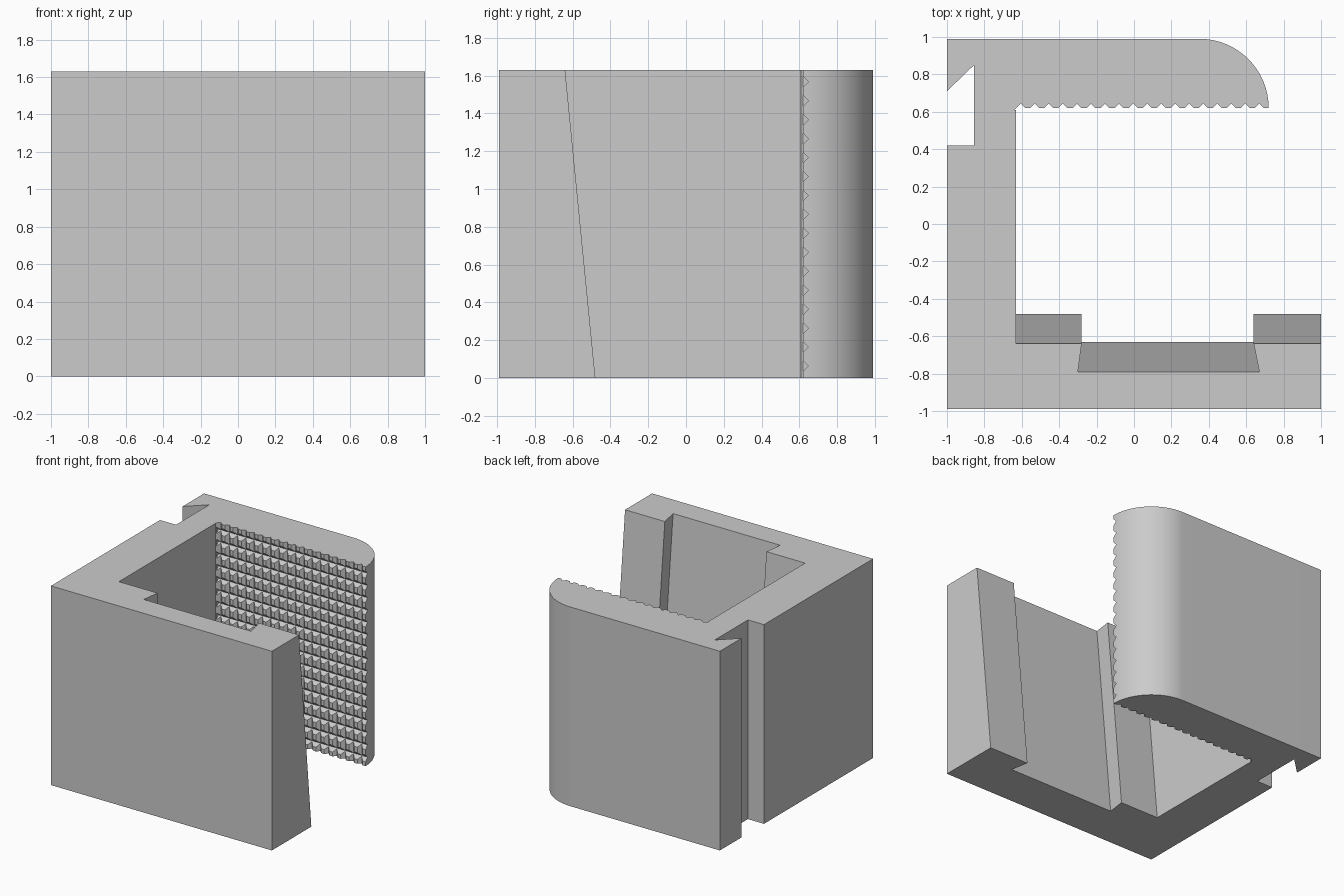
import bpy
import bmesh
from math import cos, sin, pi, radians

cube = bpy.data.objects.get("Cube")
if cube:
    bpy.data.objects.remove(cube, do_unlink=True)

HEIGHT = 1.63
SLANT = 0.16      # how far the front jaw's inner face leans inward at the foot
GRIP_Y = 0.62

grey = bpy.data.materials.new("plain grey")
grey.use_nodes = True
grey.diffuse_color = (0.6, 0.6, 0.6, 1)
grey.node_tree.nodes["Principled BSDF"].inputs["Base Color"].default_value = (0.6, 0.6, 0.6, 1)


def add_object(name, bm):
    bmesh.ops.recalc_face_normals(bm, faces=bm.faces)
    mesh = bpy.data.meshes.new(name)
    bm.to_mesh(mesh)
    bm.free()
    mesh.materials.append(grey)
    obj = bpy.data.objects.new(name, mesh)
    bpy.context.collection.objects.link(obj)
    return obj


def add_prism(bm, bottom, top):
    """Close a solid between two matching rings of 3D points."""
    low = [bm.verts.new(p) for p in bottom]
    high = [bm.verts.new(p) for p in top]
    bm.faces.new(low)
    bm.faces.new(high)
    for i in range(len(low)):
        j = (i + 1) % len(low)
        bm.faces.new((low[i], low[j], high[j], high[i]))


# Bracket outline: front jaw with dovetail channel, back jaw with rounded tip,
# and side wall with hooked slot. The third value marks leaning points.
outline = [(-1, -0.99, 0), (1, -0.99, 0),
           (1, -0.64, 1), (0.64, -0.64, 1), (0.67, -0.79, 1),
           (-0.30, -0.79, 1), (-0.28, -0.64, 1), (-0.63, -0.64, 1),
           (-0.63, GRIP_Y, 0)]
radius = 0.99 - GRIP_Y
steps = 32
for i in range(steps + 1):
    a = pi / 2 * i / steps
    outline.append((0.35 + radius * cos(a), GRIP_Y + radius * sin(a), 0))
outline += [(-1, 0.99, 0), (-1, 0.71, 0), (-0.855, 0.85, 0),
            (-0.855, 0.42, 0), (-1, 0.42, 0)]

bm = bmesh.new()
add_prism(bm, [(x, y + SLANT * lean, 0) for x, y, lean in outline],
          [(x, y, HEIGHT) for x, y, lean in outline])
bracket = add_object("clamp_bracket", bm)


# Crossing V grooves that form the grip teeth on the back jaw
def groove_cutter(name, centres, half, depth, place):
    bm = bmesh.new()
    lip = 0.01
    flare = half * (1 + lip / depth)
    for c in centres:
        section = [(c - flare, GRIP_Y - lip), (c + flare, GRIP_Y - lip),
                   (c, GRIP_Y + depth)]
        add_prism(bm, *[[place(s, y, end) for s, y in section] for end in (0, 1)])
    obj = add_object(name, bm)
    obj.hide_render = True
    return obj


cutters = [
    groove_cutter("upright_grooves", [-0.605 + 0.075 * i for i in range(18)],
                  0.024, 0.024, lambda s, y, end: (s, y, -0.1 + end * (HEIGHT + 0.2))),
    groove_cutter("level_grooves", [0.063 + 0.1003 * i for i in range(16)],
                  0.028, 0.028, lambda s, y, end: (-0.63 + end * 1.5, y, s)),
]
bpy.context.view_layer.objects.active = bracket
bracket.select_set(True)
for cutter in cutters:
    mod = bracket.modifiers.new("grip", 'BOOLEAN')
    mod.operation = 'DIFFERENCE'
    mod.solver = 'EXACT'
    mod.object = cutter
    bpy.ops.object.modifier_apply(modifier=mod.name)
    bpy.data.objects.remove(cutter, do_unlink=True)

bpy.ops.object.shade_smooth_by_angle(angle=radians(20))
